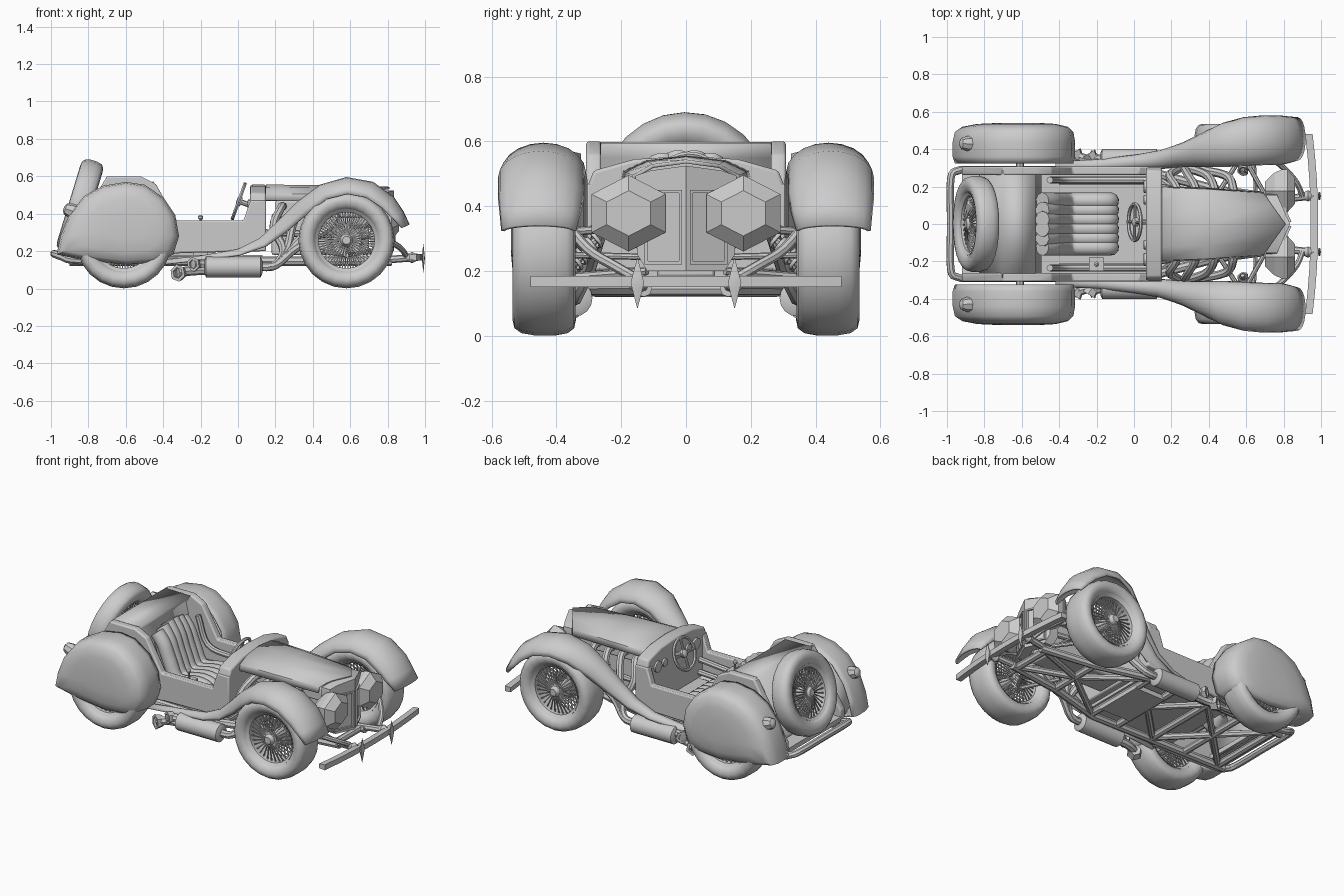
import bpy, bmesh, math
from mathutils import Vector as V
from math import sin, cos, pi

if "Cube" in bpy.data.objects:
    bpy.data.objects.remove(bpy.data.objects["Cube"])

# ---------- helpers: every part is a list of lofted pieces ----------
def loft(rings, closed=True, loop=False, caps=True):
    n, m = len(rings[0]), len(rings)
    f = []
    for i in range(m if loop else m - 1):
        for j in range(n if closed else n - 1):
            a, b, k = i * n, ((i + 1) % m) * n, (j + 1) % n
            f.append((a + j, a + k, b + k, b + j))
    if caps and closed and not loop:
        f += [tuple(range(n)), tuple(range((m - 1) * n, m * n))]
    return [V(p) for r in rings for p in r], f

def obj(name, parts, mirror=False, smooth=40, bevel=0, thick=0):
    bm = bmesh.new()
    for vs, fs in parts:
        bv = [bm.verts.new(p) for p in vs]
        for f in fs:
            bm.faces.new([bv[i] for i in f])
    if thick:
        bmesh.ops.remove_doubles(bm, verts=bm.verts, dist=1e-5)
    bmesh.ops.recalc_face_normals(bm, faces=bm.faces)
    me = bpy.data.meshes.new(name)
    bm.to_mesh(me)
    bm.free()
    if smooth:
        me.polygons.foreach_set("use_smooth", [True] * len(me.polygons))
        me.set_sharp_from_angle(angle=math.radians(smooth))
    o = bpy.data.objects.new(name, me)
    bpy.context.collection.objects.link(o)
    if thick:
        s = o.modifiers.new("thick", 'SOLIDIFY'); s.thickness = thick; s.offset = 0
    if bevel:
        b = o.modifiers.new("bevel", 'BEVEL'); b.width = bevel; b.segments = 2
    if mirror:
        m = o.modifiers.new("mirror", 'MIRROR')
        m.use_axis = (False, True, False); m.use_mirror_merge = False
    return o

def ring(c, u, v, r, n, ph=0):
    return [c + r * (cos(2 * pi * i / n + ph) * u + sin(2 * pi * i / n + ph) * v) for i in range(n)]

def basis(axis):
    a = V(axis).normalized()
    u = a.orthogonal().normalized()
    return a, u, a.cross(u)

def tube(pts, r, n=8, smooth=4):
    p = [V(q) for q in pts]
    if len(p) > 2 and smooth > 1:
        e = [2 * p[0] - p[1]] + p + [2 * p[-1] - p[-2]]
        q = []
        for i in range(1, len(e) - 2):
            a, b, c, d = e[i - 1:i + 3]
            for k in range(smooth):
                t = k / smooth
                q.append(.5 * (2 * b + (c - a) * t + (2 * a - 5 * b + 4 * c - d) * t * t + (3 * b - a - 3 * c + d) * t ** 3))
        p = q + [p[-1]]
    rings, u = [], None
    for i, c in enumerate(p):
        d = (p[min(i + 1, len(p) - 1)] - p[max(i - 1, 0)]).normalized()
        u = d.orthogonal().normalized() if u is None else (u - u.dot(d) * d).normalized()
        rings.append(ring(c, u, d.cross(u), r, n))
    return loft(rings)

def turned(c, axis, prof, n=16, ph=0):           # solid of revolution, prof = (radius, along axis)
    a, u, v = basis(axis)
    return loft([ring(V(c) + a * h, u, v, r, n, ph) for r, h in prof])

def hoop(c, axis, prof, n=24):                   # ring with a closed cross-section
    a, u, v = basis(axis)
    return loft([[V(c) + a * h + r * (cos(t) * u + sin(t) * v) for r, h in prof]
                 for t in (2 * pi * i / n for i in range(n))], loop=True)

def side(prof, y0, y1, closed=True):             # xz outline extruded along y
    return loft([[(x, y, z) for x, z in prof] for y in (y0, y1)], closed)

def box(x0, x1, y0, y1, z0, z1):
    return side([(x0, z0), (x1, z0), (x1, z1), (x0, z1)], y0, y1)

# ---------- wheels ----------
def wheel(name, c, axis, w, mirror):
    half = [(.164, .34), (.185, .45), (.21, .5), (.235, .47), (.250, .36), (.257, .15)]
    prof = [(r, -h * w) for r, h in half] + [(r, h * w) for r, h in reversed(half)]
    obj(name + "_tyre", [hoop(c, axis, prof)], mirror, 60)
    rim = [(.15, -.3 * w), (.168, -.38 * w), (.168, .38 * w), (.15, .3 * w)]
    a, u, v = basis(axis)
    c = V(c)
    sp = [hoop(c, axis, rim), turned(c, axis, [(.02, -.48 * w), (.035, -.35 * w), (.035, .35 * w), (.022, .46 * w)], 12)]
    for i in range(32):
        for s in (-1, 1):
            t = 2 * pi * (i + .25 * s) / 32
            d = cos(t) * u + sin(t) * v
            sp.append(tube([c + a * s * .33 * w + .033 * d, c + a * s * .18 * w + .155 * d], .0045, 4))
    obj(name + "_wire_rim", sp, mirror)

wheel("front_wheel", (.58, .438, .258), (0, 1, 0), .195, True)
wheel("rear_wheel", (-.61, .43, .258), (0, 1, 0), .18, True)
wheel("spare_wheel", (-.845, 0, .438), (-.956, 0, .29), .125, False)

# ---------- swept front fenders: x, z, inner y, outer y, depth ----------
st = [(-.42, .145, .29, .33, .02), (-.2, .17, .29, .34, .02), (0, .205, .30, .365, .03), (.12, .265, .30, .39, .05),
      (.22, .36, .31, .43, .07), (.32, .46, .31, .48, .08), (.44, .55, .31, .535, .08), (.58, .59, .315, .565, .085),
      (.72, .565, .32, .575, .085), (.83, .485, .32, .575, .08), (.88, .41, .33, .57, .065), (.912, .34, .345, .565, .04)]
rings = []
for i, (x, z, yi, yo, d) in enumerate(st):
    a, b = st[max(i - 1, 0)], st[min(i + 1, len(st) - 1)]
    t = V((b[0] - a[0], 0, b[1] - a[1])).normalized()
    nrm = V((t.z, 0, -t.x))
    rings.append([V((x, (yi + yo) / 2 + (yo - yi) / 2 * cos(k * pi / 10), z)) + nrm * d * (1 - sin(k * pi / 10)) for k in range(11)])
obj("front_fender", [loft(rings, closed=False)], True, 50, thick=.012)

# ---------- teardrop rear fenders: closed spat outside, open below for the wheel ----------
out = [(-.8, .15), (-.965, .185), (-.945, .28), (-.90, .39), (-.82, .49), (-.72, .545), (-.6, .565), (-.5, .55), (-.4, .48),
       (-.34, .39), (-.32, .28), (-.35, .185), (-.43, .14), (-.6, .125)]
cx, cz = -.6, .32
fr = [[(cx + (x - cx) * s, y, cz + (z - cz) * s) for x, z in out]
      for y, s in ((.325, .97), (.36, 1), (.44, 1), (.49, .97), (.515, .87), (.53, .65), (.536, .3))]
obj("rear_fender", [loft([r[:-1] for r in fr[:4]], closed=False), loft(fr[3:], caps=False),
                    ([V(p) for p in fr[-1]], [tuple(range(len(out)))])], True, 50, thick=.01)
obj("tail_light", [turned((-.875, .43, .41), (-.9, 0, .3), [(.04, -.03), (.04, .02), (.03, .05), (.012, .06)], 8)], True)

# ---------- body ----------
obj("body_side", [side([(.15, .2), (.15, .47), (.065, .47), (.03, .365), (-.33, .365), (-.44, .56), (-.52, .6), (-.70, .6),
                        (-.92, .24), (-.92, .18), (-.6, .16), (-.3, .19)], .262, .308)], True, bevel=.008)
obj("rear_bulkhead", [side([(-.5, .17), (-.5, .3), (-.56, .55), (-.53, .593), (-.70, .593), (-.82, .22), (-.82, .17)],
                           -.29, .29, False)], thick=.012)
obj("tail_floor", [box(-.92, -.8, -.265, .265, .17, .2)])
obj("cockpit_floor", [box(-.5, .13, -.265, .265, .16, .18)])
arch = [(-.305, .2), (-.305, .46), (-.285, .51), (-.16, .545), (0, .555), (.16, .545), (.285, .51), (.305, .46), (.305, .2)]
obj("dashboard_cowl", [loft([[(x, y, z) for y, z in arch] for x in (.065, .15)])], bevel=.01)
obj("dash_gauges", [turned((.065, y, .44), (-1, 0, 0), [(r, 0), (r, .012), (r * .8, .014)], 16)
                    for y, r in ((-.19, .035), (-.11, .025), (.13, .025), (.2, .035))])
hs = [(-1, -.08), (-.97, -.045), (-.62, -.014), (0, 0), (.62, -.014), (.97, -.045), (1, -.08)]
obj("hood", [loft([[(x0 - k * abs(s), hw * s, zt + d) for s, d in hs]
    for x0, k, hw, zt in ((.15, 0, .195, .55), (.4, .02, .188, .547), (.81, .12, .165, .538))], closed=False)], thick=.012)

# ---------- V shaped grille ----------
def vee(x0, prof, d):
    return loft([[(x0 - .45 * y - q, y, z) for y, z in prof] for q in (0, d)])
obj("grille_shell", [vee(.835, [(0, .2), (.12, .2), (.15, .25), (.16, .45), (.155, .495), (.11, .51), (0, .525)], .06)], True)
frame = [(.012, .225, .022, .45), (.118, .225, .128, .45), (.012, .22, .128, .23), (.012, .44, .128, .45)]
obj("grille_frame", [vee(.847, [(a, b), (c, b), (c, d), (a, d)], .02) for a, b, c, d in frame], True)

# ---------- six sided headlights ----------
u, v = V((0, 0, 1)), V((0, 1.12, 0))
obj("headlight", [loft([ring(V((x, .177, .378)), u, v, r, 6) for x, r in
                        ((.70, .05), (.75, .10), (.79, .118), (.82, .118), (.862, .07))])], True, 0)
obj("headlight_bracket", [tube([(.74, .1, .3), (.76, .177, .32)], .015)], True)

# ---------- bumpers ----------
br = []
for i in range(9):
    y = -.48 + .12 * i
    x = .985 - .13 * y * y
    br.append([(x, y, .15), (x, y, .185), (x - .04, y, .182), (x - .04, y, .153)])
obj("front_bumper", [loft(br)])
prof = [(.001, .085), (.018, .142), (.024, .163), (.018, .184), (.001, .24)]
obj("bumper_spike", [loft([[(.991 + .35 * p.x, p.y, z) for p in ring(V((0, .15, 0)), V((1, 0, 0)), V((0, 1, 0)), r, 6)]
                           for r, z in prof])], True)
obj("bumper_mount", [tube([(.75, .13, .15), (.96, .15, .167)], .02), turned((.93, .15, .165), (1, 0, 0), [(.015, -.03), (.03, 0), (.015, .03)])], True)
obj("rear_bumper", [tube([(-.4, .29, .14), (-.85, .29, .15), (-.94, .285, .17), (-.98, .24, .185), (-.98, 0, .185),
                          (-.98, -.24, .185), (-.94, -.285, .17), (-.85, -.29, .15), (-.4, -.29, .14)], .021)])
obj("fender_stay", [tube([(.70, .38, .36), (.80, .3, .265), (.87, .22, .215), (.9, .15, .175)], .016)], True)

# ---------- tube chassis ----------
z = .145
rail = [tube([(-.9, .26, z), (.08, .28, z), (.45, .18, z), (.82, .13, z)], .025, smooth=1),
        tube([(.12, .2, .3), (.75, .12, .28)], .018)]
for p, q in (((-.85, .25), (-.6, 0)), ((-.6, 0), (-.35, .25)), ((-.35, .25), (-.1, 0)), ((.12, .25), (.45, 0)), ((.45, 0), (.78, .12))):
    rail.append(tube([(*p, z), (*q, z)], .02))
obj("chassis_rails", rail, True)
obj("chassis_cross_tubes", [tube([(x, -w, z), (x, w, z)], .022) for x, w in
                            ((-.85, .27), (-.6, .27), (-.35, .27), (-.1, .27), (.1, .28), (.45, .18), (.78, .14))])
obj("belly_pan", [box(-.1, .12, -.16, .16, .12, .15)])
obj("rear_axle", [tube([(-.61, -.4, .258), (-.61, .4, .258)], .022), turned((-.61, 0, .258), (0, 1, 0), [(.03, -.08), (.08, -.03), (.08, .03), (.03, .08)])])

# ---------- front suspension ----------
arms = [tube([(.58, .37, h), (x, y, h + .02)], .013) for h in (.18, .32) for x, y in ((.44, .15), (.72, .12))]
arms += [tube([(.58, .36, .17), (.58, .36, .34)], .022), tube([(.64, .37, .25), (.66, 0, .24)], .01),
         tube([(.58, .34, .258), (.58, .4, .258)], .03)]
p0, p1 = V((.6, .38, .18)), V((.58, .275, .3))
ax, u, v = basis(p1 - p0)
coil = [p0.lerp(p1, i / 70) + .024 * (cos(i * .63) * u + sin(i * .63) * v) for i in range(71)]
obj("suspension_arms", arms + [tube([p0, p1], .011)], True)
obj("coil_spring", [tube(coil, .0065, 6, 1)], True, 60)

# ---------- engine and exhaust ----------
obj("engine_block", [box(.18, .7, -.09, .09, .18, .4), box(.2, .68, -.12, .12, .38, .47)], bevel=.01)
obj("exhaust_headers", [tube([(x, .1, .44), (x - .01, .19, .43), (x - .05, .26, .33), (.25 + .2 * (x - .28), .3, .21), (.2, .34, .125), (.1, .345, .115)], .023)
                        for x in (.24, .34, .44, .54)], True)
obj("muffler", [turned((-.025, .345, .115), (1, 0, 0), [(.035, -.155), (.056, -.145), (.056, .145), (.035, .155)], 16)], True)
obj("exhaust_tips", [tube([(-.16, .345, .13), (-.20, .35, .13), (-.24, .375, .13)], .024),
                     tube([(-.16, .34, .1), (-.25, .345, .095), (-.32, .37, .085)], .026),
                     turned((-.235, .37, .13), (-.5, .8, 0), [(.03, -.03), (.04, .01), (.025, .01), (.025, -.01)], 6),
                     turned((-.315, .37, .083), (-.5, .8, 0), [(.035, -.03), (.047, .015), (.03, .015), (.03, -.01)], 6)], True)

# ---------- cockpit fittings ----------
obj("seat", [tube([(-.125, y, .2), (-.13, y, .25), (-.2, y, .265), (-.34, y, .25), (-.40, y, .36), (-.44, y, .47 - y * y), (-.49, y, .55 - 2 * y * y)], .044, 10)
             for y in (-.125, -.075, -.025, .025, .075, .125)], smooth=60)
obj("seat_base", [box(-.42, -.12, -.16, .16, .17, .24)], bevel=.01)
obj("cockpit_side_tubes", [tube([(-.45, .235, .5), (-.38, .235, .33), (-.2, .235, .3), (.08, .235, .32)], .018),
                           tube([(-.4, .23, .22), (.08, .23, .24)], .018)], True)
obj("gear_lever", [box(-.24, -.16, -.25, -.18, .18, .33), tube([(-.2, -.215, .32), (-.2, -.215, .38)], .006),
                   turned((-.2, -.215, .38), (0, 0, 1), [(.005, -.014), (.014, -.005), (.014, .006), (.005, .014)], 10)])
c, ax = V((.004, .01, .467)), V((-.94, 0, .34)).normalized()
_, u, v = basis(ax)
obj("steering_wheel", [hoop(c, ax, [(.098 + .01 * cos(k * pi / 3), .01 * sin(k * pi / 3)) for k in range(6)]),
                       turned(c, ax, [(.025, -.015), (.025, .005), (.015, .012)], 12), tube([c, c - ax * .14], .014)]
    + [tube([c, c + .095 * (cos(t) * u + sin(t) * v)], .008) for t in (pi / 4, 3 * pi / 4, 5 * pi / 4, 7 * pi / 4)])
